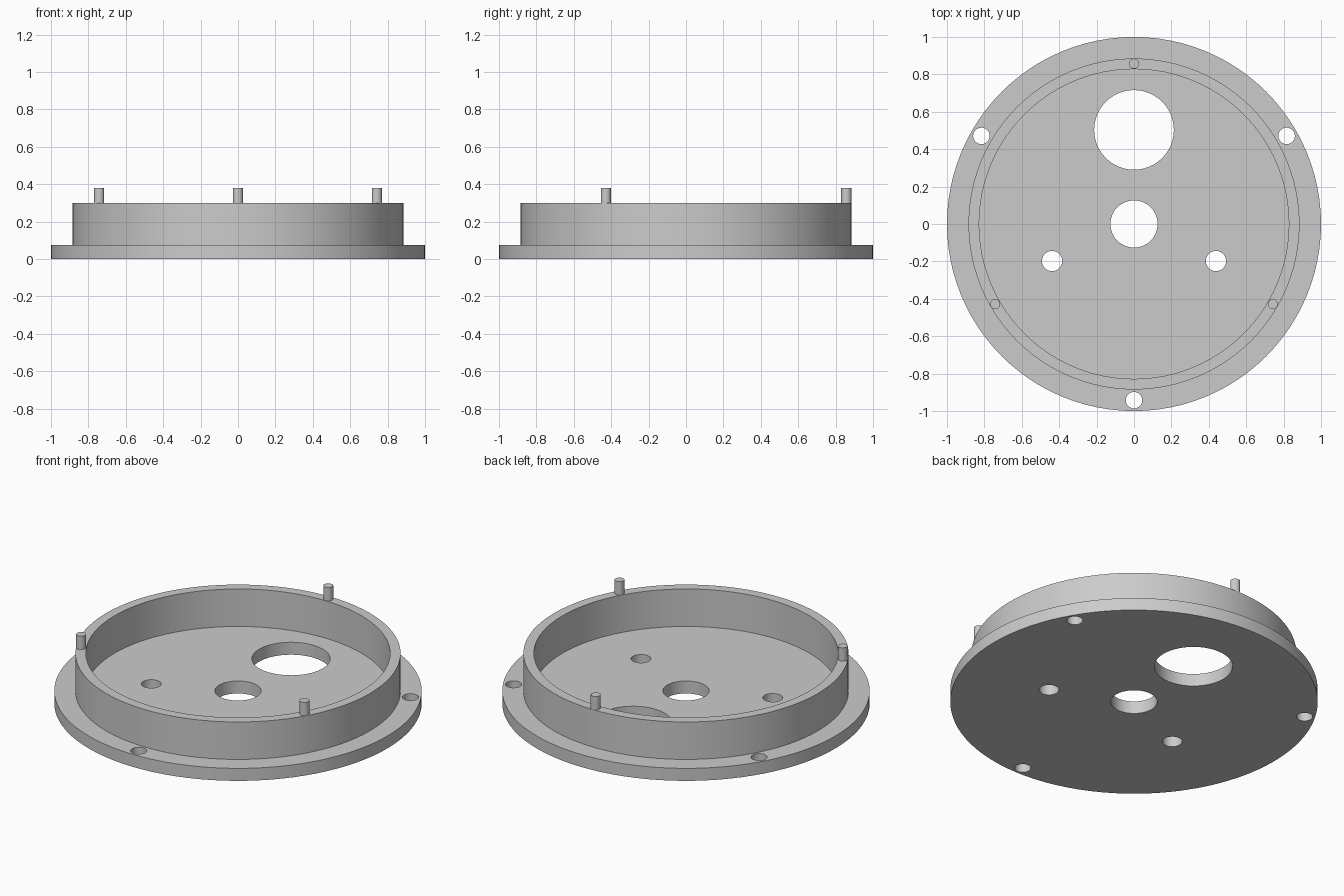
import bpy
import bmesh
from math import cos, sin, radians
from mathutils import Matrix, Vector

cube = bpy.data.objects.get("Cube")
if cube:
    bpy.data.objects.remove(cube, do_unlink=True)

FLOOR, RIM, PIN_TOP = 0.075, 0.30, 0.38
WALL_OUT, WALL_IN = 0.885, 0.828

grey = bpy.data.materials.new("plain_grey")
grey.use_nodes = True
colour = (0.6, 0.6, 0.6, 1)
grey.diffuse_color = colour
grey.node_tree.nodes["Principled BSDF"].inputs["Base Color"].default_value = colour


def make_object(name, bm):
    bmesh.ops.recalc_face_normals(bm, faces=bm.faces[:])
    mesh = bpy.data.meshes.new(name)
    bm.to_mesh(mesh)
    bm.free()
    mesh.materials.append(grey)
    obj = bpy.data.objects.new(name, mesh)
    bpy.context.collection.objects.link(obj)
    return obj


def smooth(obj):
    obj.data.shade_smooth()
    obj.data.set_sharp_from_angle(angle=radians(30))


def add_cylinder(bm, x, y, radius, low, high, sides=48):
    bmesh.ops.create_cone(bm, cap_ends=True, segments=sides, radius1=radius,
                          radius2=radius, depth=high - low,
                          matrix=Matrix.Translation((x, y, (low + high) / 2)))


def polar(radius, degrees):
    return radius * cos(radians(degrees)), radius * sin(radians(degrees))


# Flanged cup turned from its half section
profile = [(0, 0), (1, 0), (1, FLOOR), (WALL_OUT, FLOOR), (WALL_OUT, RIM),
           (WALL_IN, RIM), (WALL_IN, FLOOR), (0, FLOOR)]
bm = bmesh.new()
verts = [bm.verts.new((x, 0, z)) for x, z in profile]
edges = [bm.edges.new(pair) for pair in zip(verts, verts[1:])]
bmesh.ops.spin(bm, geom=verts + edges, cent=(0, 0, 0), axis=(0, 0, 1),
               angle=radians(360), steps=96)
bmesh.ops.remove_doubles(bm, verts=bm.verts[:], dist=0.0001)
housing = make_object("flanged_housing", bm)

# Through holes: centre, large offset, mounting pair, flange screws
holes = [(0, 0, 0.126), (0, 0.503, 0.213)]
holes += [(side * 0.438, -0.198, 0.054) for side in (-1, 1)]
holes += [(*polar(0.942, a), 0.044) for a in (30, 150, 270)]
bm = bmesh.new()
for x, y, radius in holes:
    add_cylinder(bm, x, y, radius, -0.1, FLOOR + 0.1)
cutter = make_object("hole_cutter", bm)
cutter.hide_render = True

cut = housing.modifiers.new("holes", "BOOLEAN")
cut.operation = "DIFFERENCE"
cut.solver = "EXACT"
cut.object = cutter
bpy.context.view_layer.objects.active = housing
bpy.ops.object.modifier_apply(modifier=cut.name)
bpy.data.objects.remove(cutter, do_unlink=True)
smooth(housing)

# Locating pins on the rim
for name, angle in (("back", 90), ("right", 210), ("left", 330)):
    bm = bmesh.new()
    add_cylinder(bm, *polar(0.857, angle), 0.027, RIM - 0.01, PIN_TOP, 32)
    smooth(make_object(name + "_locating_pin", bm))
